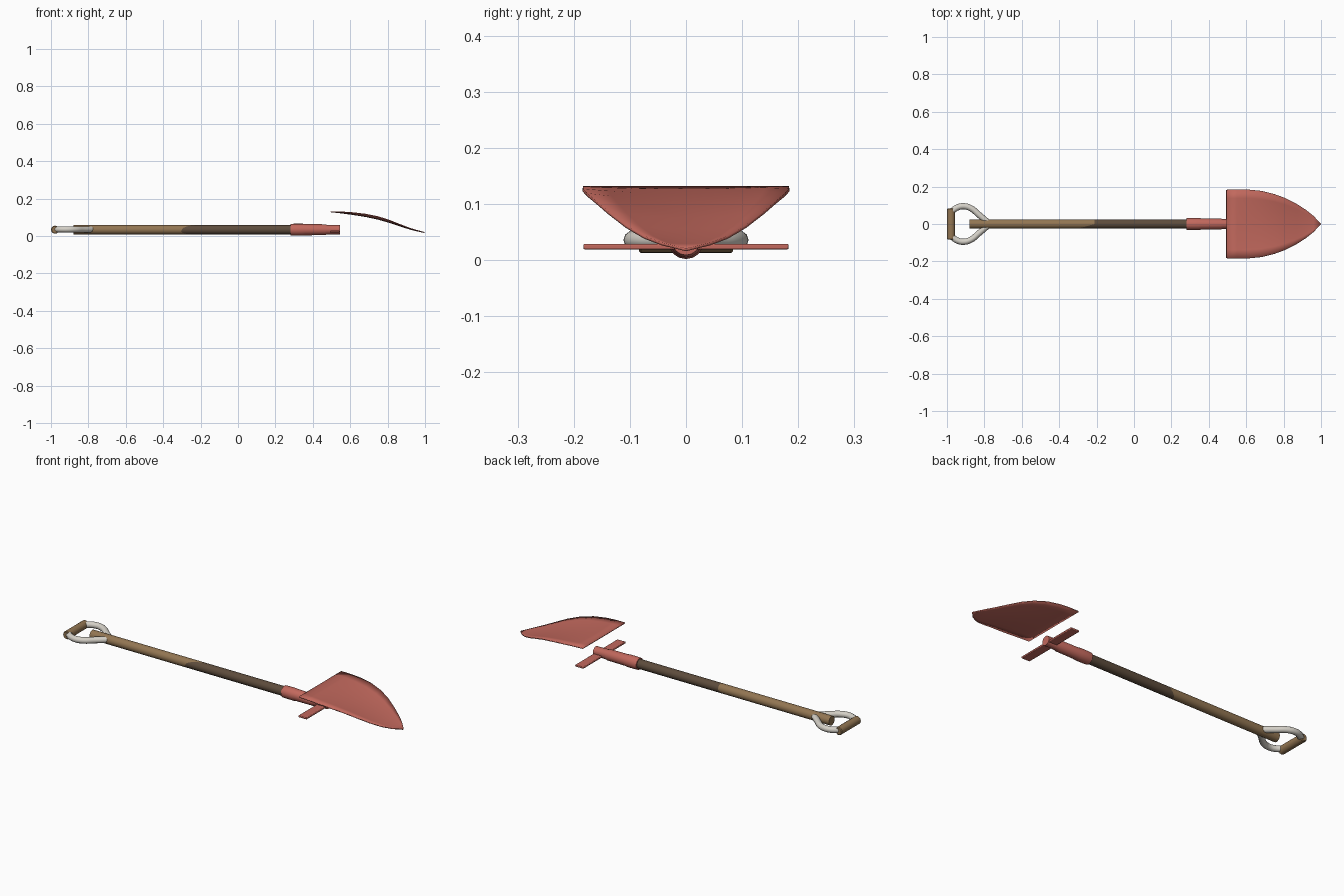
import bpy, bmesh, math
from mathutils import Vector

if "Cube" in bpy.data.objects:
    bpy.data.objects.remove(bpy.data.objects["Cube"], do_unlink=True)

AXIS_Z = 0.034


def material(name, color):
    m = bpy.data.materials.new(name)
    m.use_nodes = True
    m.diffuse_color = (*color, 1)
    bsdf = next(n for n in m.node_tree.nodes if n.type == 'BSDF_PRINCIPLED')
    bsdf.inputs["Base Color"].default_value = (*color, 1)
    return m


red = material("red paint", (0.54, 0.14, 0.11))
wood = material("light wood", (0.29, 0.18, 0.085))
dark_wood = material("dark wood", (0.11, 0.072, 0.045))
metal = material("pale metal", (0.66, 0.63, 0.57))


def finish(name, bm, *mats):
    bmesh.ops.recalc_face_normals(bm, faces=bm.faces)
    mesh = bpy.data.meshes.new(name)
    bm.to_mesh(mesh)
    bm.free()
    for m in mats:
        mesh.materials.append(m)
    obj = bpy.data.objects.new(name, mesh)
    bpy.context.collection.objects.link(obj)
    bpy.ops.object.select_all(action='DESELECT')
    obj.select_set(True)
    bpy.context.view_layer.objects.active = obj
    bpy.ops.object.shade_smooth_by_angle(angle=math.radians(40))
    return obj


def skin(bm, rings):
    """Join equal rings of points into a capped tube."""
    loops = [[bm.verts.new(p) for p in ring] for ring in rings]
    n = len(loops[0])
    for k, (a, b) in enumerate(zip(loops, loops[1:])):
        for i in range(n):
            j = (i + 1) % n
            f = bm.faces.new((a[i], a[j], b[j], b[i]))
            f.material_index = 0 if k < len(loops) / 2 - 1 else 1
    bm.faces.new(loops[0])
    bm.faces.new(loops[-1]).material_index = 1


def lathe_x(profile, sides=16, slant=None):
    """Rings around the shaft axis; the slant moves one ring along x by angle."""
    rings = []
    for k, (x, r) in enumerate(profile):
        ring = []
        for i in range(sides):
            a = 2 * math.pi * i / sides
            y, z = math.cos(a), math.sin(a)
            dx = slant(y, z) if slant and k == 1 else 0
            ring.append((x + dx, r * y, AXIS_Z + r * z))
        rings.append(ring)
    return rings


# shaft, dark stained toward the blade with a slanted border
bm = bmesh.new()
skin(bm, lathe_x([(-0.88, 0.025), (-0.21, 0.025), (0.30, 0.025)],
                 slant=lambda y, z: -0.09 * max(0, -y) - 0.03 * max(0, -z)))
for f in bm.faces:
    f.material_index = 1 if max(v.co.x for v in f.verts) > 0 else 0
finish("shaft", bm, wood, dark_wood)

# socket and its narrower neck
bm = bmesh.new()
skin(bm, lathe_x([(0.28, 0.031), (0.30, 0.032), (0.345, 0.032), (0.36, 0.03),
                  (0.465, 0.029), (0.475, 0.026), (0.545, 0.025)]))
finish("socket", bm, red, red)

# foot bar
bm = bmesh.new()
bmesh.ops.create_cube(bm, size=1)
for v in bm.verts:
    v.co = Vector((0.517 + v.co.x * 0.05, v.co.y * 0.366, 0.024 + v.co.z * 0.01))
bar = finish("foot_bar", bm, red)
bev = bar.modifiers.new("rounded", 'BEVEL')
bev.width, bev.segments = 0.003, 2

# blade: stations of x, half width, edge height, dish depth
stations = [(0.495, 0.183, 0.13, 0.0), (0.55, 0.184, 0.129, 0.005),
            (0.61, 0.184, 0.125, 0.009), (0.68, 0.177, 0.117, 0.012),
            (0.75, 0.16, 0.103, 0.013), (0.81, 0.138, 0.084, 0.011),
            (0.87, 0.107, 0.06, 0.007), (0.92, 0.075, 0.041, 0.004),
            (0.96, 0.043, 0.029, 0.002), (0.998, 0.002, 0.019, 0.0)]
bm = bmesh.new()
rows = []
for x, w, z, dish in stations:
    rows.append([bm.verts.new((x, w * t / 4, z - dish * (1 - (t / 4) ** 2)))
                 for t in range(-4, 5)])
for a, b in zip(rows, rows[1:]):
    for i in range(8):
        bm.faces.new((a[i], b[i], b[i + 1], a[i + 1]))
blade = finish("blade", bm, red)
sol = blade.modifiers.new("sheet", 'SOLIDIFY')
sol.thickness, sol.offset = 0.005, 0

# grip rod across the handle
bm = bmesh.new()
grip_rings = []
for y, r in ((-0.084, 0.018), (-0.08, 0.0215), (0.08, 0.0215), (0.084, 0.018)):
    grip_rings.append([(-0.978 + r * math.cos(math.tau * i / 16), y,
                        AXIS_Z + r * math.sin(math.tau * i / 16)) for i in range(16)])
skin(bm, grip_rings)
finish("grip", bm, wood, wood)

# bent metal arms joining the grip to the shaft, one per side
path = [(-0.972, 0.07), (-0.945, 0.088), (-0.91, 0.095), (-0.87, 0.083),
        (-0.83, 0.05), (-0.785, 0.012)]
for side, label in ((1, "left"), (-1, "right")):
    curve = bpy.data.curves.new(label + "_handle_arm", 'CURVE')
    curve.dimensions = '3D'
    curve.bevel_depth = 0.0165
    curve.bevel_resolution = 3
    curve.resolution_u = 5
    curve.use_fill_caps = True
    spline = curve.splines.new('BEZIER')
    spline.bezier_points.add(len(path) - 1)
    for p, (x, y) in zip(spline.bezier_points, path):
        p.co = (x, side * y, AXIS_Z + 0.002)
        p.handle_left_type = p.handle_right_type = 'AUTO'
    curve.materials.append(metal)
    arm = bpy.data.objects.new(label + "_handle_arm", curve)
    bpy.context.collection.objects.link(arm)
